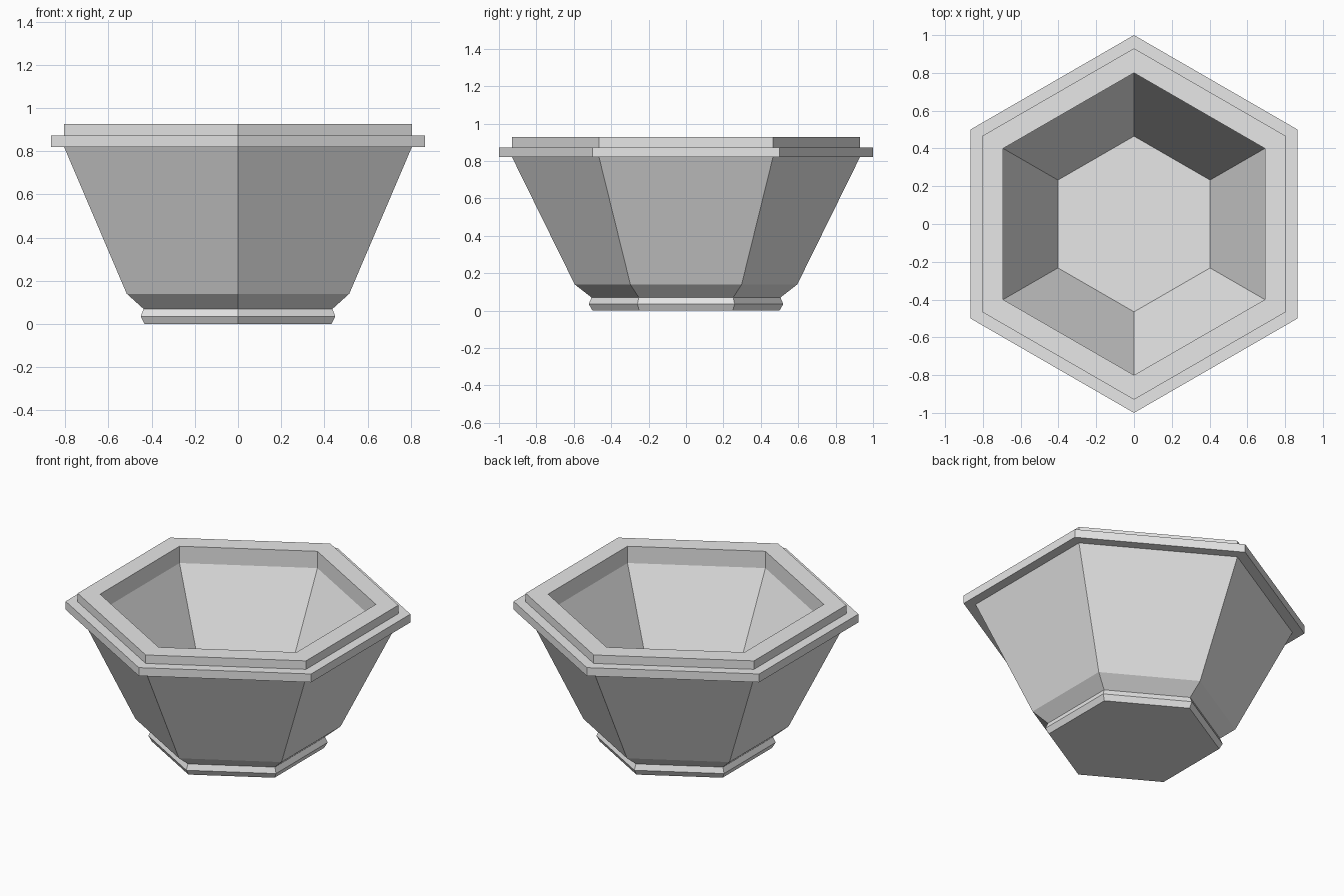
import bpy, bmesh, math

if "Cube" in bpy.data.objects:
    bpy.data.objects.remove(bpy.data.objects["Cube"])

# Single plain grey
grey = bpy.data.materials.new("stone_grey")
grey.diffuse_color = (0.8, 0.8, 0.8, 1.0)
grey.use_nodes = True
grey.node_tree.nodes["Principled BSDF"].inputs["Base Color"].default_value = grey.diffuse_color

# Closed profile (corner radius, height): foot, body, stepped rim, then inside to the floor
PROFILE = [
    (0.50, 0.0), (0.52, 0.035), (0.505, 0.07), (0.595, 0.14),   # foot
    (0.93, 0.82),                                               # flared body
    (1.0, 0.82), (1.0, 0.873), (0.93, 0.873), (0.93, 0.927),    # stepped rim
    (0.80, 0.927), (0.80, 0.82), (0.465, 0.14),                 # hollow
]
SIDES = 6


def lathe(name, profile, sides, material):
    """Revolve a profile with flat sides and cap both ends."""
    bm = bmesh.new()
    rings = []
    for r, z in profile:
        ring = []
        for i in range(sides):
            a = math.pi / 2 + 2 * math.pi * i / sides
            ring.append(bm.verts.new((r * math.cos(a), r * math.sin(a), z)))
        rings.append(ring)
    for low, high in zip(rings, rings[1:]):
        for i in range(sides):
            j = (i + 1) % sides
            bm.faces.new((low[i], low[j], high[j], high[i]))
    bm.faces.new(rings[0][::-1])   # underside
    bm.faces.new(rings[-1])        # inner floor
    bmesh.ops.recalc_face_normals(bm, faces=bm.faces)
    mesh = bpy.data.meshes.new(name)
    bm.to_mesh(mesh)
    bm.free()
    mesh.materials.append(material)
    obj = bpy.data.objects.new(name, mesh)
    bpy.context.collection.objects.link(obj)
    return obj


lathe("hexagonal_planter", PROFILE, SIDES, grey)
